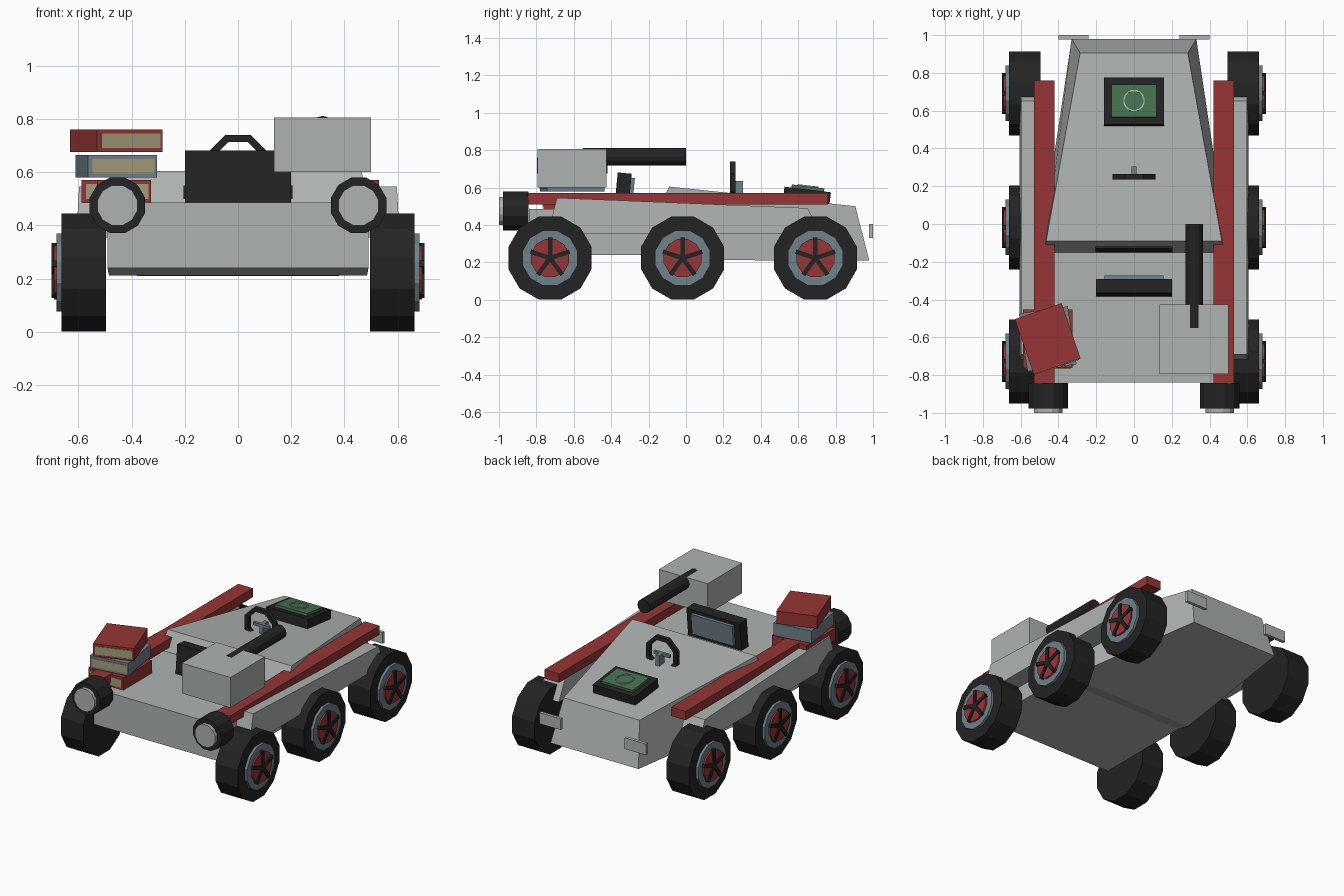
import bpy, bmesh, math
from mathutils import Matrix, Vector

if "Cube" in bpy.data.objects:
    bpy.data.objects.remove(bpy.data.objects["Cube"])


def material(name, rgb):
    m = bpy.data.materials.new(name)
    m.diffuse_color = (*rgb, 1)
    m.use_nodes = True
    m.node_tree.nodes["Principled BSDF"].inputs["Base Color"].default_value = m.diffuse_color
    return m


GREY = material("light grey", (0.42, 0.45, 0.44))
BLACK = material("rubber black", (0.017, 0.017, 0.017))
RED = material("dark red", (0.31, 0.036, 0.036))
BLUE = material("steel blue", (0.16, 0.22, 0.255))
GREEN = material("screen green", (0.06, 0.165, 0.078))
PAPER = material("paper", (0.37, 0.335, 0.195))


def finish(name, bm, mat):
    bmesh.ops.recalc_face_normals(bm, faces=bm.faces)
    me = bpy.data.meshes.new(name)
    bm.to_mesh(me)
    bm.free()
    me.materials.append(mat)
    ob = bpy.data.objects.new(name, me)
    bpy.context.collection.objects.link(ob)
    return ob


def box(name, mat, center, size, rot=Matrix.Identity(4)):
    bm = bmesh.new()
    bmesh.ops.create_cube(bm, size=1, matrix=Matrix.Translation(center) @ rot @ Matrix.Diagonal((*size, 1)))
    return finish(name, bm, mat)


def span(name, mat, x, y, z):
    """Box given by its limits."""
    lim = (x, y, z)
    return box(name, mat, [(a + b) / 2 for a, b in lim], [abs(b - a) for a, b in lim])


def rod(name, mat, center, radius, length, axis, sides=12, turn=0.0):
    """Cylinder along x or y."""
    r = Matrix.Rotation(math.pi / 2, 4, 'Y' if axis == 'X' else 'X')
    bm = bmesh.new()
    bmesh.ops.create_cone(bm, cap_ends=True, segments=sides, radius1=radius, radius2=radius, depth=length,
                          matrix=Matrix.Translation(center) @ r @ Matrix.Rotation(turn, 4, 'Z'))
    return finish(name, bm, mat)


def loft(name, mat, sections):
    """Skin quads with equal corner counts, capped at both ends."""
    bm = bmesh.new()
    rings = [[bm.verts.new(p) for p in s] for s in sections]
    n = len(rings[0])
    for a, b in zip(rings, rings[1:]):
        for i in range(n):
            j = (i + 1) % n
            bm.faces.new((a[i], a[j], b[j], b[i]))
    bm.faces.new(rings[0])
    bm.faces.new(rings[-1])
    return finish(name, bm, mat)


def ring(name, mat, matrix, radius, tube, sides, tube_sides=4):
    rows = []
    bm = bmesh.new()
    for i in range(sides):
        a = 2 * math.pi * (i + 0.5) / sides
        row = []
        for k in range(tube_sides):
            b = 2 * math.pi * (k + 0.5) / tube_sides
            r = radius + tube * math.cos(b)
            row.append(bm.verts.new(matrix @ Vector((r * math.cos(a), r * math.sin(a), tube * math.sin(b)))))
        rows.append(row)
    for i in range(sides):
        for k in range(tube_sides):
            p, q, m = rows[i], rows[(i + 1) % sides], (k + 1) % tube_sides
            bm.faces.new((p[k], p[m], q[m], q[k]))
    return finish(name, bm, mat)


# Hull: flat front deck, raised dash, tapering rear hood
stations = [  # bottom y, half width, z, then top y, half width, z
    (-0.84, 0.49, 0.24, -0.84, 0.49, 0.485),
    (-0.15, 0.49, 0.24, -0.15, 0.48, 0.485),
    (-0.05, 0.485, 0.212, -0.09, 0.465, 0.605),
    (0.98, 0.33, 0.21, 0.905, 0.285, 0.50),
]
loft("hull", GREY, [[(-wb, yb, zb), (wb, yb, zb), (wt, yt, zt), (-wt, yt, zt)]
                    for yb, wb, zb, yt, wt, zt in stations])
box("dash_strip", BLACK, (0, -0.135, 0.525), (0.41, 0.012, 0.05), Matrix.Rotation(math.radians(-26), 4, 'X'))

for s, side in ((-1, "left"), (1, "right")):
    # Fender with sloped ends and falling top
    fender = [(-0.74, 0.355), (0.72, 0.355), (0.65, 0.49), (-0.69, 0.545)]
    loft(side + "_fender", GREY, [[(s * 0.45, y, z) for y, z in fender],
                                  [(s * (0.607 if z < 0.4 else 0.597), y, z) for y, z in fender]])
    # Side rail
    span(side + "_rail", RED, (s * 0.42, s * 0.53), (-0.845, 0.76), (0.51, 0.57))
    # Headlight
    rod(side + "_headlight_shell", BLACK, (s * 0.453, -0.91, 0.475), 0.108, 0.135, 'Y', 12, math.pi / 12)
    rod(side + "_headlight_lens", GREY, (s * 0.453, -0.95, 0.475), 0.078, 0.10, 'Y', 12, math.pi / 12)
    # Tail light plate
    span(side + "_tail_plate", GREY, (s * 0.24, s * 0.40), (0.978, 1.0), (0.33, 0.405))
    # Wheels with rim, hub and five spokes
    for y, place in ((-0.727, "front"), (-0.018, "middle"), (0.692, "rear")):
        n, zc = f"{side}_{place}_", 0.223
        rod(n + "tyre", BLACK, (s * 0.579, y, zc), 0.23, 0.168, 'X', 12, math.pi / 12)
        rod(n + "rim", BLUE, (s * 0.65, y, zc), 0.152, 0.062, 'X', 12, math.pi / 12)
        rod(n + "hub", RED, (s * 0.67, y, zc), 0.105, 0.044, 'X', 12, math.pi / 12)
        for k in range(5):
            rot = Matrix.Rotation(k * math.tau / 5, 4, 'X')
            box(f"{n}spoke_{k}", BLACK, Vector((s * 0.685, y, zc)) + rot @ Vector((0, 0, 0.055)),
                (0.03, 0.024, 0.11), rot)

# Gun box and barrel
span("gun_box", GREY, (0.135, 0.50), (-0.795, -0.425), (0.60, 0.805))
rod("gun_barrel", BLACK, (0.318, -0.275, 0.765), 0.046, 0.55, 'Y', 12)

# Upright monitor on the deck
lean = Matrix.Rotation(math.radians(-5.5), 4, 'X')
box("monitor_case", BLACK, (0, -0.337, 0.58), (0.40, 0.075, 0.195), lean)
box("monitor_screen", BLUE, (0, -0.294, 0.582), (0.31, 0.028, 0.14), lean)

# Steering wheel half sunk in the hood
ring("steering_wheel", BLACK, Matrix.Translation((0, 0.25, 0.625)) @ Matrix.Rotation(math.pi / 2, 4, 'X'),
     0.11, 0.02, 8)
span("steering_crossbar", BLUE, (-0.06, 0.06), (0.245, 0.265), (0.615, 0.635))
span("steering_stem", BLUE, (-0.014, 0.014), (0.25, 0.305), (0.55, 0.635))

# Tilted display on the hood
tilt = Matrix.Rotation(math.radians(-7), 4, 'X')
mid = Vector((0, 0.647, 0.557))
box("display_case", BLACK, mid, (0.315, 0.25, 0.065), tilt)
box("display_screen", GREEN, mid + tilt @ Vector((0, 0, 0.038)), (0.24, 0.175, 0.022), tilt)
ring("display_ring", GREY, Matrix.Translation(mid + tilt @ Vector((0, 0, 0.051))) @ tilt, 0.054, 0.005, 16)

# Stack of three books, each turned further
for name, mat, angle, z in (("lower", RED, 0, 0.527), ("middle", BLUE, 8.5, 0.6225), ("upper", RED, 19, 0.7175)):
    rot = Matrix.Rotation(math.radians(angle), 4, 'Z')
    c = Vector((-0.457, -0.608, z))
    box(name + "_book", mat, c, (0.262, 0.31, 0.085), rot)
    box(name + "_book_pages", PAPER, c + rot @ Vector((0.003, -0.156, 0)), (0.235, 0.006, 0.055), rot)
